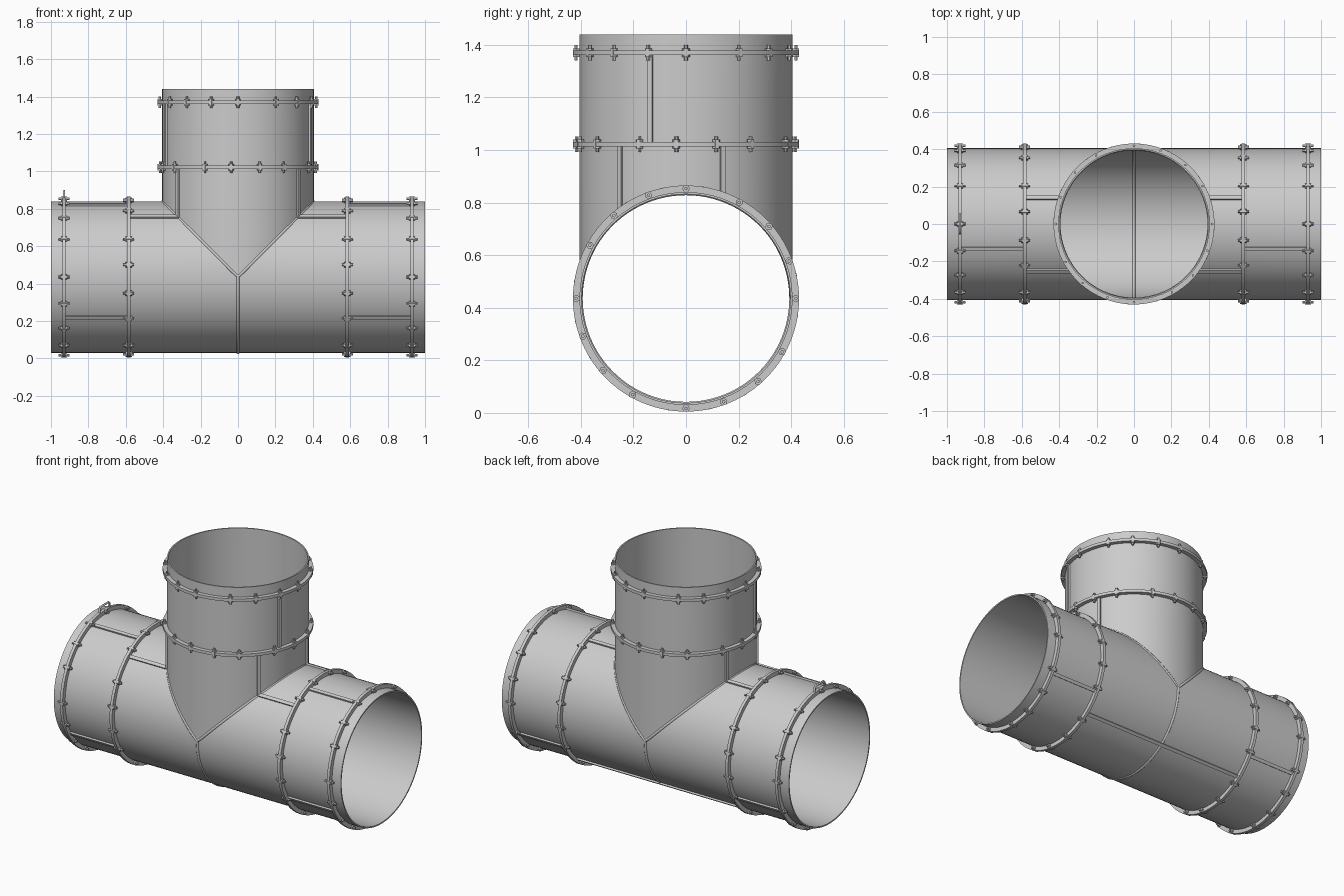
import bpy, bmesh
from math import sin, cos, radians, pi
from mathutils import Matrix

if "Cube" in bpy.data.objects:
    bpy.data.objects.remove(bpy.data.objects["Cube"])

R, RI, CZ, TOP, N = 0.405, 0.397, 0.435, 1.44, 96
UP = Matrix.Translation((0, 0, CZ))                      # branch axis frame
ALONG = UP @ Matrix(((0, 0, 1, 0), (1, 0, 0, 0), (0, 1, 0, 0), (0, 0, 0, 1)))  # local z -> x, x -> y, y -> z
FLIP = Matrix.Diagonal((-1, 1, 1, 1))


def finish(name, bm, mat):
    bm.transform(mat)
    bmesh.ops.recalc_face_normals(bm, faces=bm.faces)
    me = bpy.data.meshes.new(name)
    bm.to_mesh(me)
    bm.free()
    ob = bpy.data.objects.new(name, me)
    bpy.context.collection.objects.link(ob)
    bpy.ops.object.select_all(action='DESELECT')
    ob.select_set(True)
    bpy.context.view_layer.objects.active = ob
    bpy.ops.object.shade_smooth_by_angle(angle=radians(35))
    return ob


def lathe(name, section, mat):
    """Sweep a closed section; section(angle) gives (radius, height) pairs."""
    bm = bmesh.new()
    rings = []
    for i in range(N):
        a = 2 * pi * i / N
        rings.append([bm.verts.new((r * cos(a), r * sin(a), h)) for r, h in section(a)])
    for i in range(N):
        p, q = rings[i], rings[(i + 1) % N]
        for j in range(len(p)):
            k = (j + 1) % len(p)
            bm.faces.new((p[j], q[j], q[k], p[k]))
    return finish(name, bm, mat)


def bolts(name, mat, h, start, sign):
    bm = bmesh.new()
    for quarter in range(4):
        for step in (0, 29, 49, 70):
            a = radians(start + sign * (90 * quarter + step))
            m = Matrix.Translation((0.418 * cos(a), 0.418 * sin(a), h)) @ Matrix.Rotation(a, 4, 'Z')
            for rad, depth in ((0.0145, 0.034), (0.007, 0.06)):
                bmesh.ops.create_cone(bm, cap_ends=True, segments=6, radius1=rad,
                                      radius2=rad, depth=depth, matrix=m)
    finish(name, bm, mat)


def flange(name, mat, h, start, sign):
    lathe(name, lambda a: [(0.399, h - .009), (0.43, h - .009), (0.43, h + .009), (0.399, h + .009)], mat)
    bolts(name + "_bolts", mat, h, start, sign)


def seam(name, mat, deg, lo, hi):
    a = radians(deg)
    bm = bmesh.new()
    bmesh.ops.create_cube(bm, size=1, matrix=Matrix.Rotation(a, 4, 'Z')
                          @ Matrix.Translation((R + 0.002, 0, (lo + hi) / 2))
                          @ Matrix.Diagonal((0.016, 0.02, hi - lo, 1)))
    finish(name, bm, mat)


def wire(name, pts, depth, closed=False):
    cu = bpy.data.curves.new(name, 'CURVE')
    cu.dimensions = '3D'
    cu.bevel_depth = depth
    cu.bevel_resolution = 2
    cu.use_fill_caps = True
    sp = cu.splines.new('POLY')
    sp.points.add(len(pts) - 1)
    for p, co in zip(sp.points, pts):
        p.co = (*co, 1)
    sp.use_cyclic_u = closed
    bpy.context.collection.objects.link(bpy.data.objects.new(name, cu))


# Mitred pipe shells
def run_section(a):
    so, si = max(0, R * sin(a)), max(0, RI * sin(a))
    return [(R, so), (R, 1), (RI, 1), (RI, si)]


def branch_section(a):
    h = TOP - CZ
    return [(R, abs(R * cos(a))), (R, h), (RI, h), (RI, abs(RI * cos(a)))]


lathe("branch_pipe", branch_section, UP)
for side, mat in (("right", ALONG), ("left", FLIP @ ALONG)):
    lathe(side + "_pipe", run_section, mat)
    # Lengthwise seams of the main pipe
    for i, d in enumerate((109, 212, -32)):
        seam(f"{side}_end_seam_{i}", mat, d, 0.58, 0.93)
    for i, d in enumerate((128, 70, -52)):
        seam(f"{side}_body_seam_{i}", mat, d, max(0, R * sin(radians(d))), 0.58)

# Bolted flanges
for side, s in (("right", 1), ("left", -1)):
    flange(side + "_outer_flange", ALONG, 0.93 * s, 90, -1)
    flange(side + "_inner_flange", ALONG, 0.585 * s, 151, -1)
flange("branch_upper_flange", UP, 1.37 - CZ, -90, 1)
flange("branch_lower_flange", UP, 1.022 - CZ, -144, 1)

# Seams of the branch pipe
for i, d in enumerate((-19.5, 199.5)):
    seam(f"branch_upper_seam_{i}", UP, d, 1.022 - CZ, 1.37 - CZ)
for i, d in enumerate((-38, 218, 20, 160)):
    seam(f"branch_lower_seam_{i}", UP, d, abs(R * cos(radians(d))), 1.022 - CZ)

# Beads over the mitre joints
M = 0.402
turn = [2 * pi * i / N for i in range(N)]
wire("saddle_bead", [(M * cos(a), M * sin(a), CZ + abs(M * cos(a))) for a in turn], 0.009, True)
wire("bottom_bead", [(0, M * cos(a), CZ - M * sin(a)) for a in turn[:N // 2 + 1]], 0.009)

# Small lifting handle on the left end
wire("lifting_handle", [(-0.93, -0.05, 0.84), (-0.93, -0.05, 0.885), (-0.93, -0.04, 0.895),
                        (-0.93, 0.04, 0.895), (-0.93, 0.05, 0.885), (-0.93, 0.05, 0.84)], 0.006)
